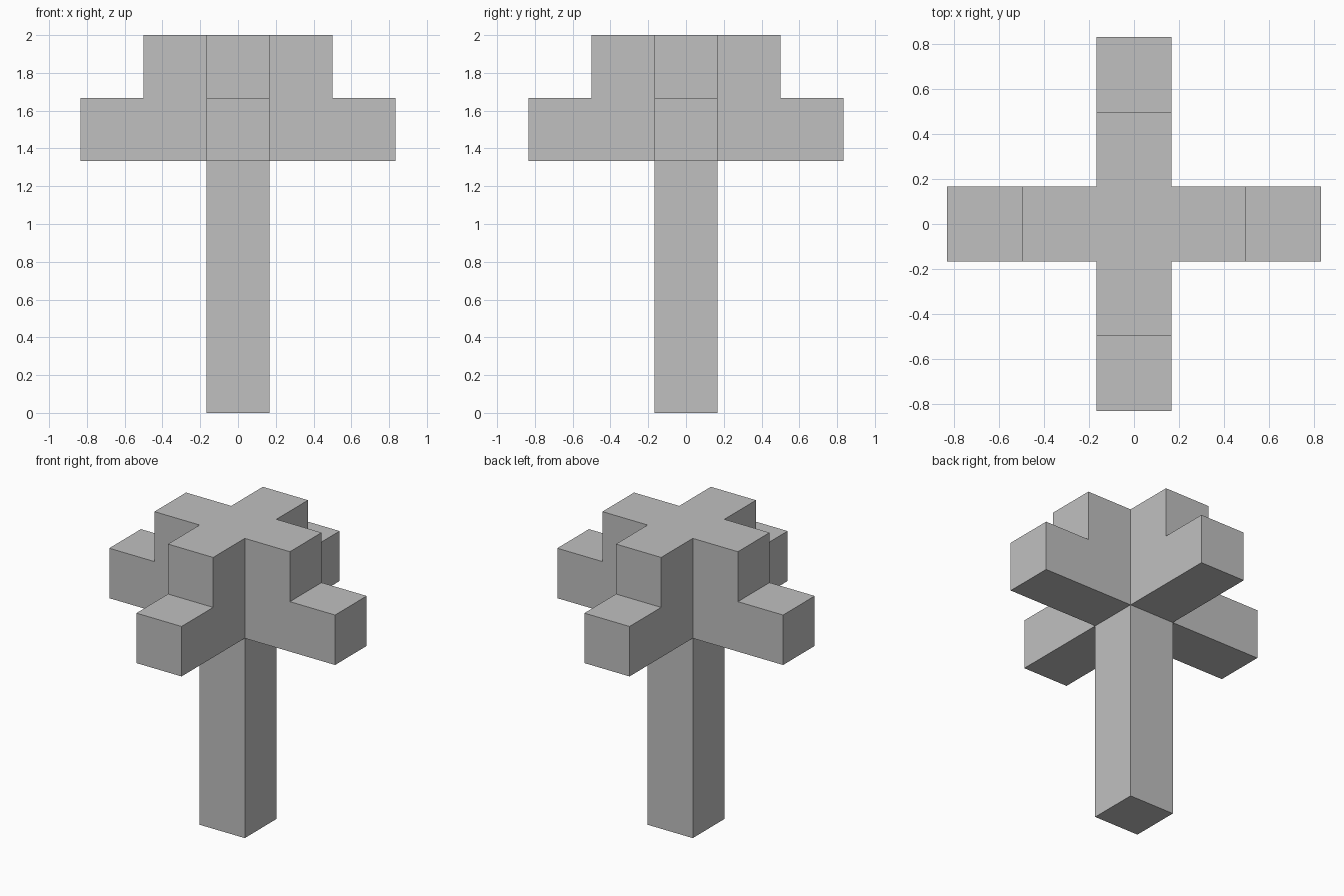
import bpy
import bmesh
from mathutils import Matrix, Vector

if "Cube" in bpy.data.objects:
    bpy.data.objects.remove(bpy.data.objects["Cube"], do_unlink=True)

U = 1 / 3  # one block; the model is six blocks tall

# Material
grey = bpy.data.materials.new("light_grey")
grey.use_nodes = True
colour = (0.53, 0.53, 0.53, 1)
grey.diffuse_color = colour
grey.node_tree.nodes["Principled BSDF"].inputs["Base Color"].default_value = colour


def extrude(bm, faces, offset):
    """Extrude a face region, drop the old faces and return the new ones."""
    result = bmesh.ops.extrude_face_region(bm, geom=faces)["geom"]
    verts = [g for g in result if isinstance(g, bmesh.types.BMVert)]
    bmesh.ops.translate(bm, verts=verts, vec=offset)
    new_faces = [g for g in result if isinstance(g, bmesh.types.BMFace)]
    old_faces = [f for f in faces if f.is_valid]
    if old_faces:
        bmesh.ops.delete(bm, geom=old_faces, context="FACES")
    return new_faces


# Trunk: a four-block post, raised by two crown layers
bm = bmesh.new()
bmesh.ops.create_cube(bm, size=1, matrix=Matrix.Translation((0, 0, 2 * U))
                      @ Matrix.Diagonal((U, U, 4 * U, 1)))
top = [max(bm.faces, key=lambda f: f.calc_center_median().z)]
for layer in range(2):
    top = extrude(bm, top, Vector((0, 0, U)))

# Stepped arms: both layers go out one block, the lower layer one more
for x, y in ((1, 0), (-1, 0), (0, 1), (0, -1)):
    direction = Vector((x, y, 0))
    side = []
    for face in bm.faces:
        centre = face.calc_center_median()
        on_side = (centre.xy - direction.xy * U / 2).length < 0.01
        if on_side and centre.z > 4 * U:
            side.append(face)
    outer = extrude(bm, side, direction * U)
    lower = [f for f in outer if f.calc_center_median().z < 5 * U]
    extrude(bm, lower, direction * U)

# Merge coplanar faces into clean flat panels
bmesh.ops.recalc_face_normals(bm, faces=bm.faces[:])
bmesh.ops.dissolve_limit(bm, angle_limit=0.01, verts=bm.verts[:], edges=bm.edges[:])

mesh = bpy.data.meshes.new("block_tree")
bm.to_mesh(mesh)
bm.free()
mesh.materials.append(grey)
tree = bpy.data.objects.new("block_tree", mesh)
bpy.context.collection.objects.link(tree)
